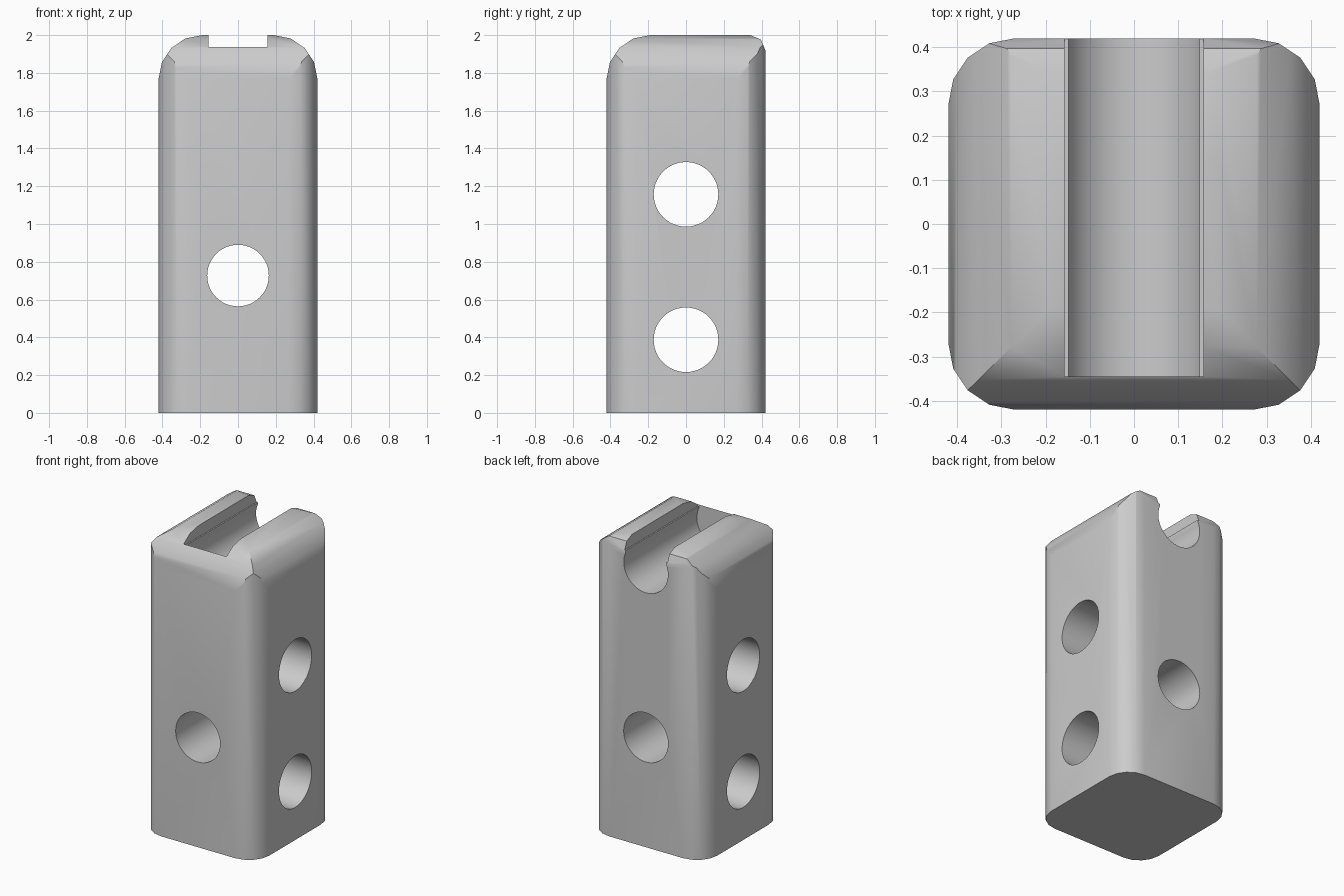
import bpy, bmesh
from math import sin, cos, pi, radians, acos
from mathutils import Vector

if "Cube" in bpy.data.objects:
    bpy.data.objects.remove(bpy.data.objects["Cube"], do_unlink=True)

grey = bpy.data.materials.new("light grey")
grey.use_nodes = True
grey.diffuse_color = (0.6, 0.6, 0.6, 1)
grey.node_tree.nodes["Principled BSDF"].inputs["Base Color"].default_value = (0.6, 0.6, 0.6, 1)

HALF = 0.42


def prism(name, points, axis, start, end):
    """Extrude a 2D outline along one axis."""
    place = {"x": lambda a, b, t: (t, a, b),
             "y": lambda a, b, t: (a, t, b),
             "z": lambda a, b, t: (a, b, t)}[axis]
    bm = bmesh.new()
    ends = [[bm.verts.new(place(a, b, t)) for a, b in points] for t in (start, end)]
    for loop in ends:
        bm.faces.new(loop)
    n = len(points)
    for i in range(n):
        j = (i + 1) % n
        bm.faces.new((ends[0][i], ends[0][j], ends[1][j], ends[1][i]))
    bmesh.ops.recalc_face_normals(bm, faces=bm.faces)
    mesh = bpy.data.meshes.new(name)
    bm.to_mesh(mesh)
    bm.free()
    mesh.materials.append(grey)
    obj = bpy.data.objects.new(name, mesh)
    bpy.context.collection.objects.link(obj)
    return obj


def arc(cx, cy, r, a0, a1, steps):
    return [(cx + r * cos(radians(a0 + (a1 - a0) * i / steps)),
             cy + r * sin(radians(a0 + (a1 - a0) * i / steps))) for i in range(steps + 1)]


def combine(body, tool, operation):
    mod = body.modifiers.new(tool.name, "BOOLEAN")
    mod.operation, mod.solver, mod.object = operation, "EXACT", tool
    tool.hide_render = True
    bpy.context.view_layer.objects.active = body
    bpy.ops.object.modifier_apply(modifier=mod.name)
    bpy.data.objects.remove(tool, do_unlink=True)


def shoulder(r, steps):
    """Half of a domed profile: rounded top edge, running just past the side wall."""
    pts = arc(HALF - r, 2 - r, r, 90, 0, steps)
    last, before = Vector(pts[-1]), Vector(pts[-2])
    end = last + (last - before) * 0.05
    return pts[:-1] + [tuple(end), (0.6, end.y), (0.6, -0.2)]


def mirrored(pts):
    return [(-a, b) for a, b in reversed(pts)]


# Post with rounded vertical corners
R = 0.15
outline = []
for k, (sx, sy) in enumerate(((1, 1), (-1, 1), (-1, -1), (1, -1))):
    outline += arc(sx * (HALF - R), sy * (HALF - R), R, 90 * k, 90 * k + 90, 4)
post = prism("slotted_post", outline, "z", 0, 2.3)

# Rounded top: wide on the front and sides, tight at the back
side = shoulder(0.23, 4)
back = shoulder(0.08, 2)
combine(post, prism("side_rounding", mirrored(side) + side, "y", -0.7, 0.7), "INTERSECT")
combine(post, prism("front_back_rounding", mirrored(side) + back, "x", -0.7, 0.7), "INTERSECT")

# Keyhole slot, open at the top and back
r, cz, lip = 0.162, 1.847, 0.148
a = acos(lip / r) * 180 / pi
slot = [(0.157, 2.2), (0.157, 1.925), (lip, 1.925)]
slot += arc(0, cz, r, a, -180 - a, 32) + mirrored(slot)
combine(post, prism("slot_cutter", slot, "y", -0.345, 0.7), "DIFFERENCE")

# Cross holes: one front to back, two side to side
for axis, z, radius in (("y", 0.727, 0.163), ("x", 0.387, 0.171), ("x", 1.157, 0.171)):
    circle = arc(0, z, radius, 0, 360, 48)[:-1]
    combine(post, prism("hole_cutter", circle, axis, -0.7, 0.7), "DIFFERENCE")

bpy.ops.object.select_all(action="DESELECT")
post.select_set(True)
bpy.context.view_layer.objects.active = post
bpy.ops.object.shade_smooth_by_angle(angle=radians(30))
